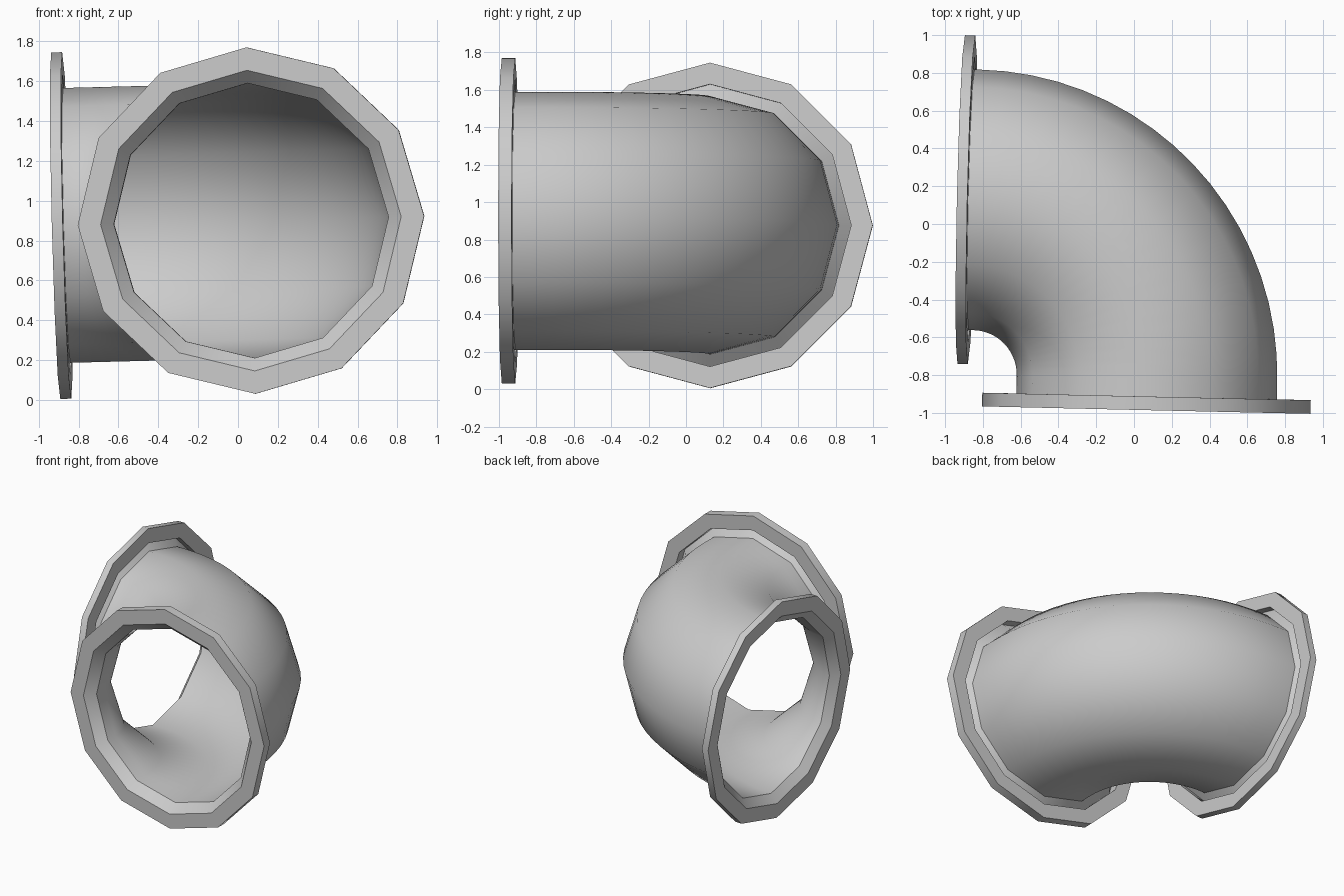
import bpy
import bmesh
from math import sin, cos, pi, radians
from mathutils import Matrix, Vector

cube = bpy.data.objects.get("Cube")
if cube:
    bpy.data.objects.remove(cube, do_unlink=True)

SIDES = 12
BEND = 0.925                                  # centreline radius of the bend
PIPE, SEAT, RIM = 0.69, 0.755, 0.87           # pipe, flange hole, flange edge
LEFT_END, FRONT_END = 0.08, 0.167             # straight run past the bend
LEFT_THICK, FRONT_THICK = 0.055, 0.072
STEPS = 18

# The elbow leans very slightly off its axes
PLACE = (Matrix.Translation((-0.856, -0.797, 0.876))
         @ Matrix.Rotation(radians(-1.5), 4, 'Y')
         @ Matrix.Rotation(radians(-1.3), 4, 'Z'))

grey = bpy.data.materials.new("light_grey_metal")
grey.use_nodes = True
COLOUR = (0.6, 0.6, 0.6, 1)
grey.diffuse_color = COLOUR
grey.node_tree.nodes["Principled BSDF"].inputs["Base Color"].default_value = COLOUR


def ring(bm, angle, run, radius):
    """Ring of vertices around the path; run extends straight beyond the bend."""
    outward = Vector((cos(angle), sin(angle), 0))
    along = Vector((-sin(angle), cos(angle), 0))
    centre = outward * BEND + along * run
    return [bm.verts.new(PLACE @ (centre + outward * radius * cos(t)
                                  + Vector((0, 0, radius * sin(t)))))
            for t in (2 * pi * i / SIDES for i in range(SIDES))]


def sweep(name, sections, closed=False, smooth_angle=50):
    bm = bmesh.new()
    rings = [ring(bm, *s) for s in sections]
    pairs = list(zip(rings, rings[1:]))
    if closed:
        pairs.append((rings[-1], rings[0]))
    for a, b in pairs:
        for i in range(SIDES):
            j = (i + 1) % SIDES
            bm.faces.new((a[i], a[j], b[j], b[i]))
    bmesh.ops.recalc_face_normals(bm, faces=bm.faces)
    mesh = bpy.data.meshes.new(name)
    bm.to_mesh(mesh)
    bm.free()
    mesh.materials.append(grey)
    obj = bpy.data.objects.new(name, mesh)
    bpy.context.collection.objects.link(obj)
    bpy.ops.object.select_all(action='DESELECT')
    obj.select_set(True)
    bpy.context.view_layer.objects.active = obj
    bpy.ops.object.shade_smooth_by_angle(angle=radians(smooth_angle))
    return obj


# Thin pipe wall: flared lip, straight run, bend, straight run, flared lip
front_back = -FRONT_END + FRONT_THICK
left_back = LEFT_END - LEFT_THICK
bend = [(pi / 2 * i / STEPS, 0, PIPE) for i in range(STEPS + 1)]
sweep("elbow_pipe",
      [(0, -FRONT_END, SEAT), (0, front_back, PIPE)] + bend
      + [(pi / 2, left_back, PIPE), (pi / 2, LEFT_END, SEAT)],
      smooth_angle=35)

# Flat ring flanges at both mouths
for name, angle, face, back in (("front_flange", 0, -FRONT_END, front_back),
                                ("side_flange", pi / 2, LEFT_END, left_back)):
    sweep(name, [(angle, face, SEAT), (angle, face, RIM),
                 (angle, back, RIM), (angle, back, SEAT)], closed=True)
